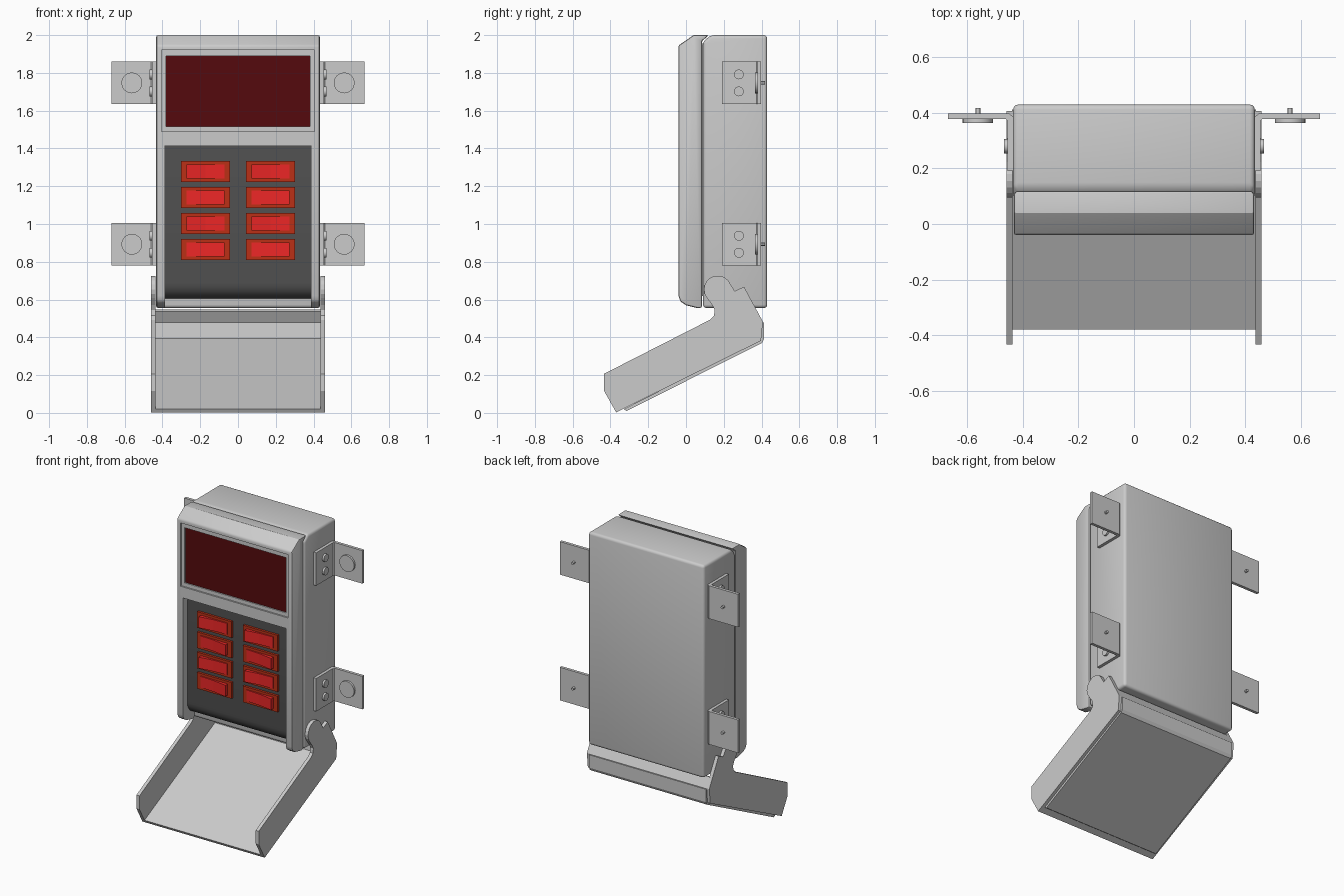
import bpy, bmesh, math

if "Cube" in bpy.data.objects:
    bpy.data.objects.remove(bpy.data.objects["Cube"])


def material(name, r, g, b):
    m = bpy.data.materials.new(name)
    m.diffuse_color = (r, g, b, 1)
    m.use_nodes = True
    m.node_tree.nodes["Principled BSDF"].inputs["Base Color"].default_value = m.diffuse_color
    return m


DARK = material("dark_grey", 0.085, 0.085, 0.085)
SCREEN = material("screen_red", 0.09, 0.003, 0.004)
BASE = material("switch_orange", 0.5, 0.03, 0.008)
ROCKER = material("switch_red", 0.85, 0.02, 0.02)


def apply_all(ob):
    bpy.context.view_layer.objects.active = ob
    for m in list(ob.modifiers):
        bpy.ops.object.modifier_apply(modifier=m.name)


def smooth(ob, deg=30):
    bpy.ops.object.select_all(action='DESELECT')
    ob.select_set(True)
    bpy.context.view_layer.objects.active = ob
    bpy.ops.object.shade_smooth_by_angle(angle=math.radians(deg))


def prism(name, pts, t0, t1, axis='x', bevel=0, seg=3, mat=None):
    """Extrude a profile: (y, z) points along x, or (x, y) points along z."""
    bm = bmesh.new()
    rings = []
    for t in (t0, t1):
        rings.append([bm.verts.new((t, a, b) if axis == 'x' else (a, b, t)) for a, b in pts])
    bm.faces.new(rings[0])
    bm.faces.new(rings[1])
    n = len(pts)
    for i in range(n):
        j = (i + 1) % n
        bm.faces.new((rings[0][i], rings[0][j], rings[1][j], rings[1][i]))
    bmesh.ops.recalc_face_normals(bm, faces=bm.faces)
    me = bpy.data.meshes.new(name)
    bm.to_mesh(me)
    bm.free()
    ob = bpy.data.objects.new(name, me)
    bpy.context.collection.objects.link(ob)
    if mat:
        me.materials.append(mat)
    if bevel:
        m = ob.modifiers.new("bevel", 'BEVEL')
        m.width, m.segments, m.limit_method = bevel, seg, 'ANGLE'
        m.angle_limit = math.radians(35)
        apply_all(ob)
    return ob


def box(name, x, y, z, **kw):
    return prism(name, [(y[0], z[0]), (y[1], z[0]), (y[1], z[1]), (y[0], z[1])],
                 min(x), max(x), **kw)


def disc(name, loc, r, depth, axis, sides=24):
    rot = (0, math.pi / 2, 0) if axis == 'x' else (math.pi / 2, 0, 0)
    bpy.ops.mesh.primitive_cylinder_add(vertices=sides, radius=r, depth=depth,
                                        location=loc, rotation=rot)
    ob = bpy.context.object
    ob.name = name
    smooth(ob)
    return ob


def cut(ob, cutter):
    m = ob.modifiers.new("cut", 'BOOLEAN')
    m.operation, m.solver, m.object = 'DIFFERENCE', 'EXACT', cutter
    apply_all(ob)
    bpy.data.objects.remove(cutter)


# Rear shell, with a seam in front of it filled by an inset core
rear = prism("rear_shell", [(0.132, 2.0), (0.09, 1.965), (0.09, 0.555), (0.43, 0.555), (0.43, 2.0)],
             -0.435, 0.435, bevel=0.018)
smooth(rear)
box("seam_core", (-0.42, 0.42), (0.07, 0.2), (0.62, 1.955))

# Front shell with chamfered top and rounded bottom
front = prism("front_shell", [(0.122, 2.0), (0.04, 2.0), (-0.04, 1.945), (-0.04, 0.62), (-0.03, 0.59),
                              (0.0, 0.57), (0.06, 0.555), (0.084, 0.555), (0.084, 1.968)],
              -0.433, 0.433, bevel=0.01, seg=2)
# Keypad recess, open at the bottom, then stepped window recess
curve = [(0.012, 0.69), (0.016, 0.665), (0.026, 0.643), (0.042, 0.625), (0.062, 0.613), (0.086, 0.608)]
cut(front, prism("keypad_cutter", [(-0.1, 1.415), (0.012, 1.415)] + curve +
                 [(0.12, 0.608), (0.12, 0.5), (-0.1, 0.5)], -0.387, 0.387))
cut(front, box("frame_cutter", (-0.405, 0.405), (-0.1, -0.03), (1.49, 1.92)))
cut(front, box("window_cutter", (-0.38, 0.38), (-0.1, -0.015), (1.515, 1.89)))
smooth(front)

# Display screen and dark keypad panel
box("display_screen", (-0.38, 0.38), (-0.022, -0.01), (1.515, 1.89), mat=SCREEN)
outer = [(0.008, 1.414)] + [(y - 0.004, z - 0.003) for y, z in curve]
panel = prism("keypad_panel", outer + [(0.09, 0.63), (0.03, 0.7), (0.03, 1.414)], -0.386, 0.386, mat=DARK)
smooth(panel)

# Two columns of four rocker switches
for row, z in enumerate((1.278, 1.14, 1.003, 0.865)):
    for s in (-1, 1):
        cx = s * 0.172
        box("switch_base", (cx - 0.13, cx + 0.13), (-0.008, 0.015), (z - 0.055, z + 0.055), mat=BASE)
        tilt = -1 if row % 2 else 1
        prism("switch_rocker", [(cx - 0.1, 0.0), (cx - 0.1, -0.024 - 0.01 * tilt), (cx, -0.018),
                                (cx + 0.1, -0.024 + 0.01 * tilt), (cx + 0.1, 0.0)],
              z - 0.038, z + 0.038, axis='z', mat=ROCKER)

# Hinged cover: side plates with round hinge ears
ear = [(0.168 + 0.073 * math.cos(math.radians(a)), 0.654 + 0.073 * math.sin(math.radians(a)))
       for a in range(20, 221, 20)]
side = ear + [(0.14, 0.57), (0.152, 0.545), (0.148, 0.515), (0.127, 0.493), (-0.434, 0.207),
              (-0.434, 0.117), (-0.37, 0.003), (0.397, 0.382), (0.407, 0.483), (0.307, 0.668),
              (0.258, 0.645)]
for s in (-1, 1):
    prism("cover_side", side, *sorted((s * 0.437, s * 0.46)))

# Cover floor folded up at the back, and raised panel beneath it
prism("cover_floor", [(-0.37, 0.003), (0.397, 0.382), (0.407, 0.483), (0.372, 0.548), (0.352, 0.538),
                      (0.386, 0.478), (0.377, 0.395), (-0.38, 0.021)], -0.44, 0.44)
prism("cover_raised_panel", [(-0.33, 0.02), (-0.315, 0.01), (0.402, 0.37), (0.412, 0.39), (0.413, 0.478),
                             (0.4, 0.478), (0.39, 0.385)], -0.44, 0.44)

# Four L-shaped mounting brackets with bolts
for s in (-1, 1):
    for z in (1.747, 0.893):
        prism("mounting_bracket",
              [(s * x, y) for x, y in ((0.434, 0.19), (0.455, 0.19), (0.455, 0.372), (0.461, 0.378),
                                       (0.67, 0.378), (0.67, 0.398), (0.45, 0.398), (0.434, 0.385))],
              z - 0.112, z + 0.112, axis='z')
        for dz in (-0.045, 0.045):
            disc("side_bolt", (s * 0.458, 0.28, z + dz), 0.026, 0.02, 'x', 16)
        disc("mount_bolt_head", (s * 0.562, 0.372, z), 0.055, 0.016, 'y')
        disc("mount_bolt_pin", (s * 0.562, 0.4, z), 0.009, 0.036, 'y', 12)
